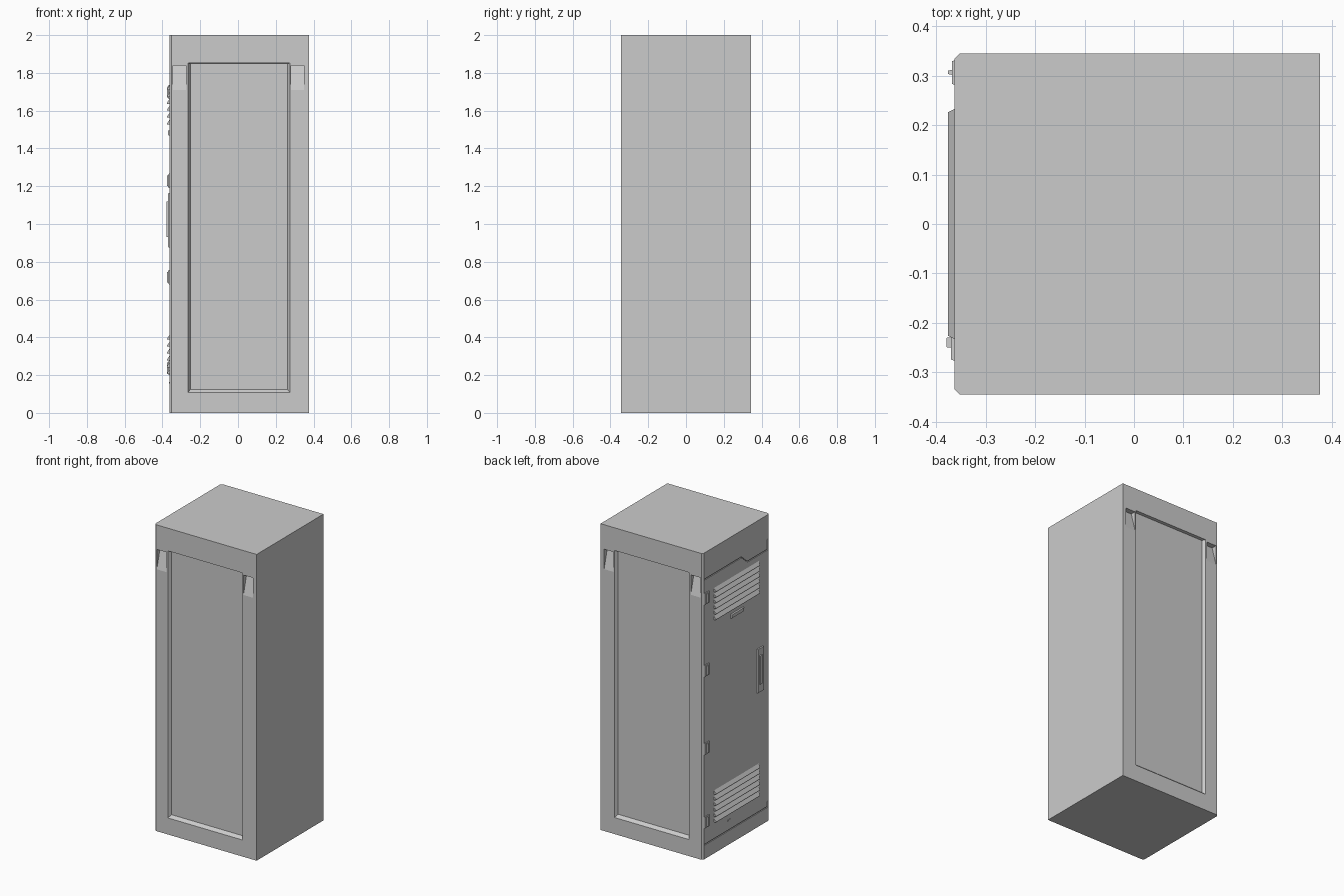
import bpy, bmesh

if "Cube" in bpy.data.objects:
    bpy.data.objects.remove(bpy.data.objects["Cube"])

grey = bpy.data.materials.new("locker grey")
grey.diffuse_color = (0.6, 0.6, 0.6, 1)
grey.use_nodes = True
grey.node_tree.nodes["Principled BSDF"].inputs["Base Color"].default_value = grey.diffuse_color

X0, X1, Y, H = -0.363, 0.376, 0.345, 2.0


def loft(name, loops):
    """Closed solid skinned through matching point loops."""
    bm = bmesh.new()
    rings = [[bm.verts.new(p) for p in lp] for lp in loops]
    n = len(rings[0])
    for a, b in zip(rings, rings[1:]):
        for i in range(n):
            j = (i + 1) % n
            bm.faces.new((a[i], a[j], b[j], b[i]))
    bm.faces.new(rings[0])
    bm.faces.new(rings[-1])
    bmesh.ops.recalc_face_normals(bm, faces=bm.faces)
    me = bpy.data.meshes.new(name)
    bm.to_mesh(me)
    bm.free()
    me.materials.append(grey)
    ob = bpy.data.objects.new(name, me)
    bpy.context.collection.objects.link(ob)
    return ob


def rect_xz(x0, x1, z0, z1, y):
    return [(x0, y, z0), (x1, y, z0), (x1, y, z1), (x0, y, z1)]


def rect_yz(y0, y1, z0, z1, x):
    return [(x, y0, z0), (x, y1, z0), (x, y1, z1), (x, y0, z1)]


def door_block(name, y0, y1, z0, z1, x, c=0.0):
    """Block standing out from the door to x, outer rim tapered by c."""
    return loft(name, [rect_yz(y0, y1, z0, z1, X0 + 0.002),
                       rect_yz(y0 + c, y1 - c, z0 + c, z1 - c, x)])


# cabinet with the two door-side corners chamfered
c = 0.011
plan = [(X0 + c, -Y), (X1, -Y), (X1, Y), (X0 + c, Y), (X0, Y - c), (X0, -Y + c)]
body = loft("cabinet_body", [[(x, y, z) for x, y in plan] for z in (0, H)])

cutters = []
for s in (-1, 1):
    # large recessed side panel
    cutters.append(loft("panel_cutter", [
        rect_xz(-0.265, 0.275, 0.108, 1.852, s * (Y + 0.02)),
        rect_xz(-0.265, 0.275, 0.108, 1.852, s * Y),
        rect_xz(-0.252, 0.262, 0.125, 1.850, s * (Y - 0.02))]))
    # wedge shaped grip pockets, deepest at the top
    for a, b in ((-0.345, -0.276), (0.281, 0.35)):
        prof = [(Y + 0.02, 1.71), (Y, 1.71), (Y - 0.035, 1.84), (Y + 0.02, 1.84)]
        cutters.append(loft("grip_cutter", [[(x, s * y, z) for y, z in prof] for x in (a, b)]))

# door seams: upper stepped line and lower line
w = 0.007
top = [(0.327, 1.822), (-0.055, 1.822), (-0.115, 1.77), (-0.326, 1.77), (-0.326, 1.84),
       (-0.326 + w, 1.84), (-0.326 + w, 1.77 + w), (-0.113, 1.77 + w),
       (-0.053, 1.822 + w), (0.327, 1.822 + w)]
low = [(0.327, 0.09), (-0.326, 0.09), (-0.326, 0.13), (-0.326 + w, 0.13),
       (-0.326 + w, 0.09 + w), (0.327, 0.09 + w)]
for seam in (top, low):
    cutters.append(loft("seam_cutter", [[(x, y, z) for y, z in seam]
                                        for x in (X0 - 0.02, X0 + 0.005)]))

for cut in cutters:
    cut.hide_render = True
    cut.hide_viewport = True
    m = body.modifiers.new("cut", 'BOOLEAN')
    m.operation = 'DIFFERENCE'
    m.solver = 'EXACT'
    m.object = cut

# louvres, sloping outward and downward
for base in (0.205, 1.527):
    for i in range(6):
        z = base + i * 0.0365
        loft("vent_louvre", [rect_yz(-0.233, 0.233, z, z + 0.027, X0 + 0.002),
                             rect_yz(-0.226, 0.226, z, z + 0.005, -0.376)])

# hinges along the +y edge of the door
for z in (0.2, 0.68, 1.19, 1.66):
    door_block("hinge_plate", 0.281, 0.331, z, z + 0.077, -0.368, 0.002)
    door_block("hinge_knuckle", 0.30, 0.313, z + 0.008, z + 0.069, -0.376, 0.003)

# handle, label holder and small stud
door_block("handle_plate", -0.277, -0.215, 0.875, 1.165, -0.37, 0.003)
door_block("handle_grip", -0.251, -0.228, 0.93, 1.12, -0.379, 0.002)
door_block("label_holder", -0.075, 0.06, 1.467, 1.497, -0.371, 0.004)
door_block("door_stud", 0.06, 0.09, 0.155, 0.164, -0.366, 0.001)
